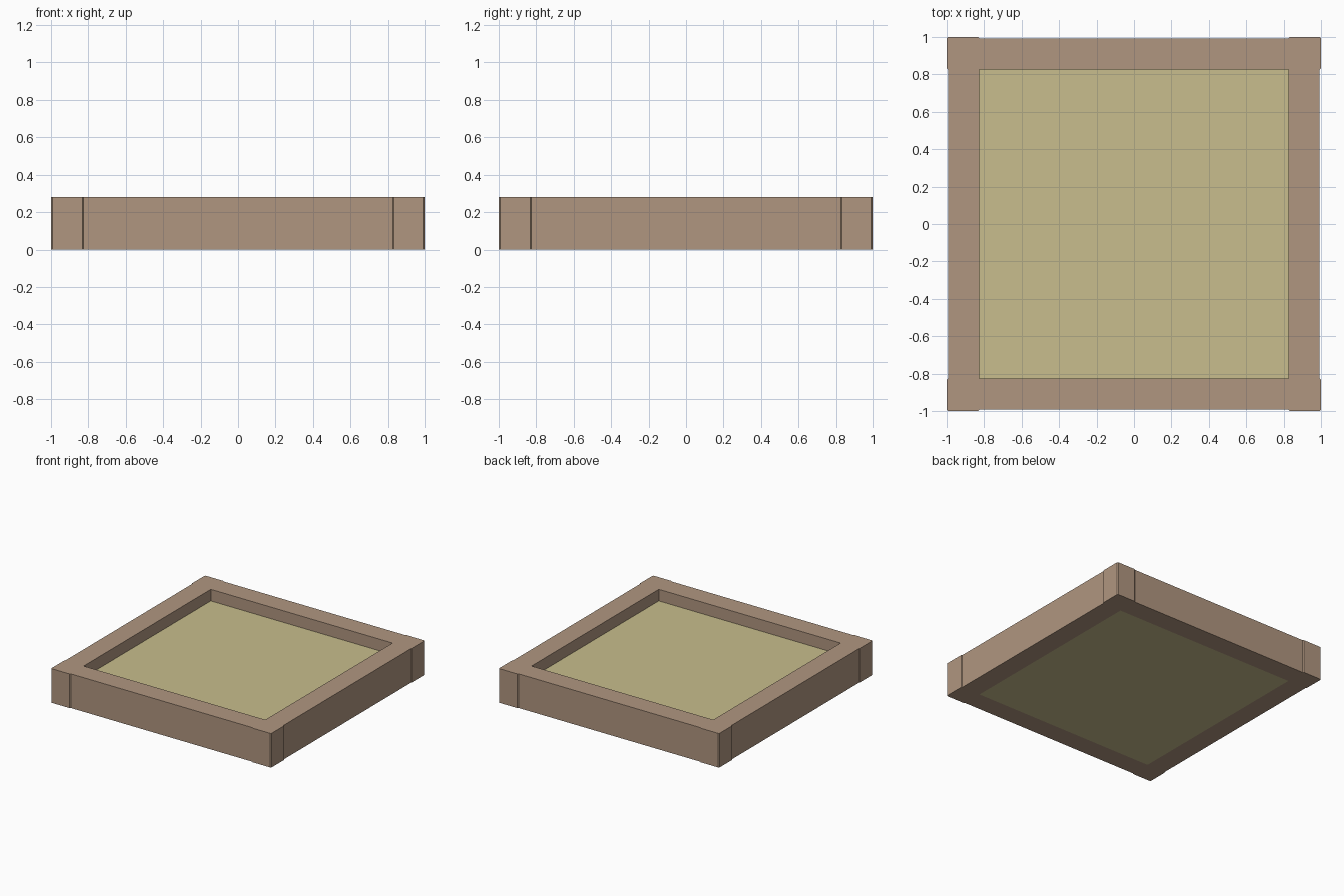
import bpy, bmesh

if "Cube" in bpy.data.objects:
    bpy.data.objects.remove(bpy.data.objects["Cube"])

H = 0.28          # frame height
INNER = 0.825     # half width of the opening
BEAM = 0.993      # outer face of the beams
SAND_TOP = 0.185


def material(name, rgb):
    m = bpy.data.materials.new(name)
    m.diffuse_color = (*rgb, 1)
    m.use_nodes = True
    m.node_tree.nodes["Principled BSDF"].inputs["Base Color"].default_value = m.diffuse_color
    return m


wood = material("wood brown", (0.434, 0.305, 0.216))
sand = material("sand yellow", (0.578, 0.509, 0.266))


def box(name, x, y, z, mat, chamfer=0):
    """Box between (min, max) ranges; chamfer cuts the outer upright edges."""
    bm = bmesh.new()
    bmesh.ops.create_cube(bm, size=1)
    for v in bm.verts:
        v.co = [r[0] if c < 0 else r[1] for c, r in zip(v.co, (x, y, z))]
    if chamfer:
        edges = [e for e in bm.edges
                 if abs(e.verts[0].co.z - e.verts[1].co.z) > 0.1
                 and max(abs(e.verts[0].co.x), abs(e.verts[0].co.y)) > 0.99]
        bmesh.ops.bevel(bm, geom=edges, offset=chamfer, segments=1,
                        affect='EDGES')
    bmesh.ops.recalc_face_normals(bm, faces=bm.faces)
    me = bpy.data.meshes.new(name)
    bm.to_mesh(me)
    bm.free()
    me.materials.append(mat)
    ob = bpy.data.objects.new(name, me)
    bpy.context.collection.objects.link(ob)
    return ob


def span(side, outer):
    return tuple(sorted((side * INNER, side * outer)))


full = (-INNER, INNER)

# Sand filling
box("sand_bed", full, full, (0, SAND_TOP), sand)

# Four side beams
for s, (a, b) in {-1: ("front", "left"), 1: ("back", "right")}.items():
    box(a + "_beam", full, span(s, BEAM), (0, H), wood)
    box(b + "_beam", span(s, BEAM), full, (0, H), wood)

# Four slightly proud corner blocks
for sx, a in ((-1, "left"), (1, "right")):
    for sy, b in ((-1, "front"), (1, "back")):
        box(f"{b}_{a}_corner", span(sx, 1), span(sy, 1), (0, H), wood, 0.007)
